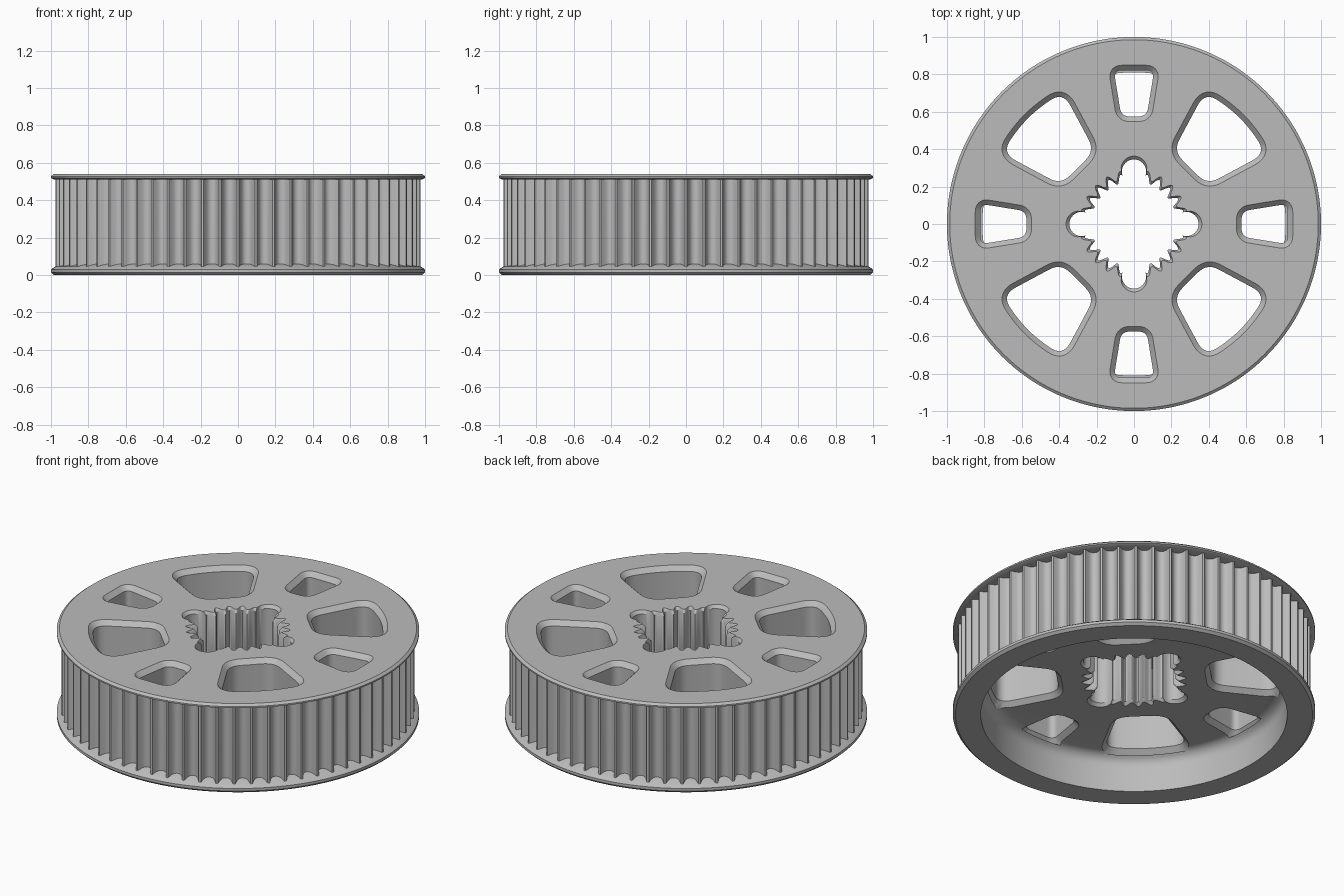
import bpy, bmesh, math
from mathutils import Vector

if "Cube" in bpy.data.objects:
    bpy.data.objects.remove(bpy.data.objects["Cube"])

TEETH, STEPS = 64, 8
HEIGHT, WEB_Z = 0.54, 0.22
BEVEL = 0.027

grey = bpy.data.materials.new("plain_grey")
grey.use_nodes = True
grey.diffuse_color = (0.5, 0.5, 0.5, 1)
bsdf = next(n for n in grey.node_tree.nodes if n.type == 'BSDF_PRINCIPLED')
bsdf.inputs["Base Color"].default_value = (0.5, 0.5, 0.5, 1)


def loft(bm, rings):
    """Skin a stack of equal-length rings and cap both ends."""
    rows = [[bm.verts.new(p) for p in ring] for ring in rings]
    n = len(rows[0])
    for a, b in zip(rows, rows[1:]):
        for i in range(n):
            j = (i + 1) % n
            bm.faces.new((a[i], a[j], b[j], b[i]))
    bm.faces.new(rows[0][::-1])
    bm.faces.new(rows[-1])


def to_object(bm, name):
    bmesh.ops.recalc_face_normals(bm, faces=bm.faces)
    mesh = bpy.data.meshes.new(name)
    bm.to_mesh(mesh)
    bm.free()
    mesh.materials.append(grey)
    obj = bpy.data.objects.new(name, mesh)
    bpy.context.collection.objects.link(obj)
    return obj


# Toothed rim with two flanges, and a hollow underside with a filleted web
COUNT = TEETH * STEPS
GROOVE = [0, 0, 0.03, 0.043, 0.047, 0.047, 0.043, 0.03]


def polar(r, z, i):
    a = math.tau * (i - 0.5) / COUNT
    return (r * math.cos(a), r * math.sin(a), z)


def circle(r, z):
    return [polar(r, z, i) for i in range(COUNT)]


def gear(z, slope):
    return [polar(0.975 - d, z + d * slope, i)
            for i in range(COUNT) for d in [GROOVE[i % STEPS]]]


FILLET, WALL = 0.07, 0.845
rings = []
for k in range(7):
    a = math.pi / 2 * k / 6
    rings.append(circle(WALL - FILLET + FILLET * math.sin(a),
                        WEB_Z - FILLET + FILLET * math.cos(a)))
rings += [circle(r, z) for r, z in
          ((WALL, 0), (0.985, 0), (1, 0.014), (1, 0.03), (0.978, 0.045))]
rings += [gear(0.046, 0.3), gear(0.512, 0)]
rings += [circle(r, z) for r, z in
          ((0.985, 0.512), (1, 0.519), (1, 0.528), (0.985, HEIGHT))]
bm = bmesh.new()
loft(bm, rings)
wheel = to_object(bm, "pulley_wheel")


# Outlines of the openings
def rounded(corners, steps=8):
    """Polygon of (x, y, cut length), each corner replaced by a curve."""
    out = []
    for i, (x, y, cut) in enumerate(corners):
        p = Vector((x, y))
        before = Vector(corners[i - 1][:2])
        after = Vector(corners[(i + 1) % len(corners)][:2])
        a = p + (before - p).normalized() * cut
        b = p + (after - p).normalized() * cut
        for s in range(steps + 1):
            t = s / steps
            out.append(a * (1 - t) ** 2 + p * 2 * t * (1 - t) + b * t * t)
    return out


def grown(outline, d):
    """Push a counter-clockwise outline outward by d."""
    out = []
    for i, p in enumerate(outline):
        e = (outline[(i + 1) % len(outline)] - outline[i - 1]).normalized()
        out.append(p + Vector((e.y, -e.x)) * d)
    return out


def bore(extra):
    """Splined centre hole with four round lobes."""
    out, n, d, rad = [], 480, 0.28, 0.065
    for i in range(n):
        a = math.tau * i / n
        r = 0.25 + 0.022 * math.cos(24 * a)
        off = (a + math.pi / 4) % (math.pi / 2) - math.pi / 4
        inside = rad ** 2 - (d * math.sin(off)) ** 2
        if inside > 0:
            r = max(r, d * math.cos(off) + math.sqrt(inside))
        out.append(Vector((math.cos(a), math.sin(a))) * (r + extra))
    return out


def add_cutter(bm, shape, turn, bevel):
    """Opening through the web, bevelled at both faces."""
    c, s = math.cos(turn), math.sin(turn)
    over = 0.01
    levels = ((WEB_Z - over, bevel + over), (WEB_Z + bevel, 0),
              (HEIGHT - bevel, 0), (HEIGHT + over, bevel + over))
    loft(bm, [[(p.x * c - p.y * s, p.x * s + p.y * c, z) for p in shape(d)]
              for z, d in levels])


small = rounded([(0.575, -0.068, 0.045), (0.822, -0.108, 0.045),
                 (0.822, 0.108, 0.045), (0.575, 0.068, 0.045)])
large = rounded([(0.425, -0.128, 0.07), (0.77, -0.232, 0.085), (0.812, 0, 0.13),
                 (0.77, 0.232, 0.085), (0.425, 0.128, 0.07)])

bm = bmesh.new()
for k in range(4):
    add_cutter(bm, lambda d: grown(small, d), k * math.pi / 2, BEVEL)
    add_cutter(bm, lambda d: grown(large, d), (k + 0.5) * math.pi / 2, BEVEL)
add_cutter(bm, bore, 0, 0.018)
cutter = to_object(bm, "opening_cutter")
cutter.hide_render = True

# Cut the openings and shade
cut = wheel.modifiers.new("openings", 'BOOLEAN')
cut.operation = 'DIFFERENCE'
cut.solver = 'EXACT'
cut.object = cutter
bpy.ops.object.select_all(action='DESELECT')
wheel.select_set(True)
bpy.context.view_layer.objects.active = wheel
bpy.ops.object.modifier_apply(modifier=cut.name)
bpy.data.objects.remove(cutter)
bpy.ops.object.shade_smooth_by_angle(angle=math.radians(30))
